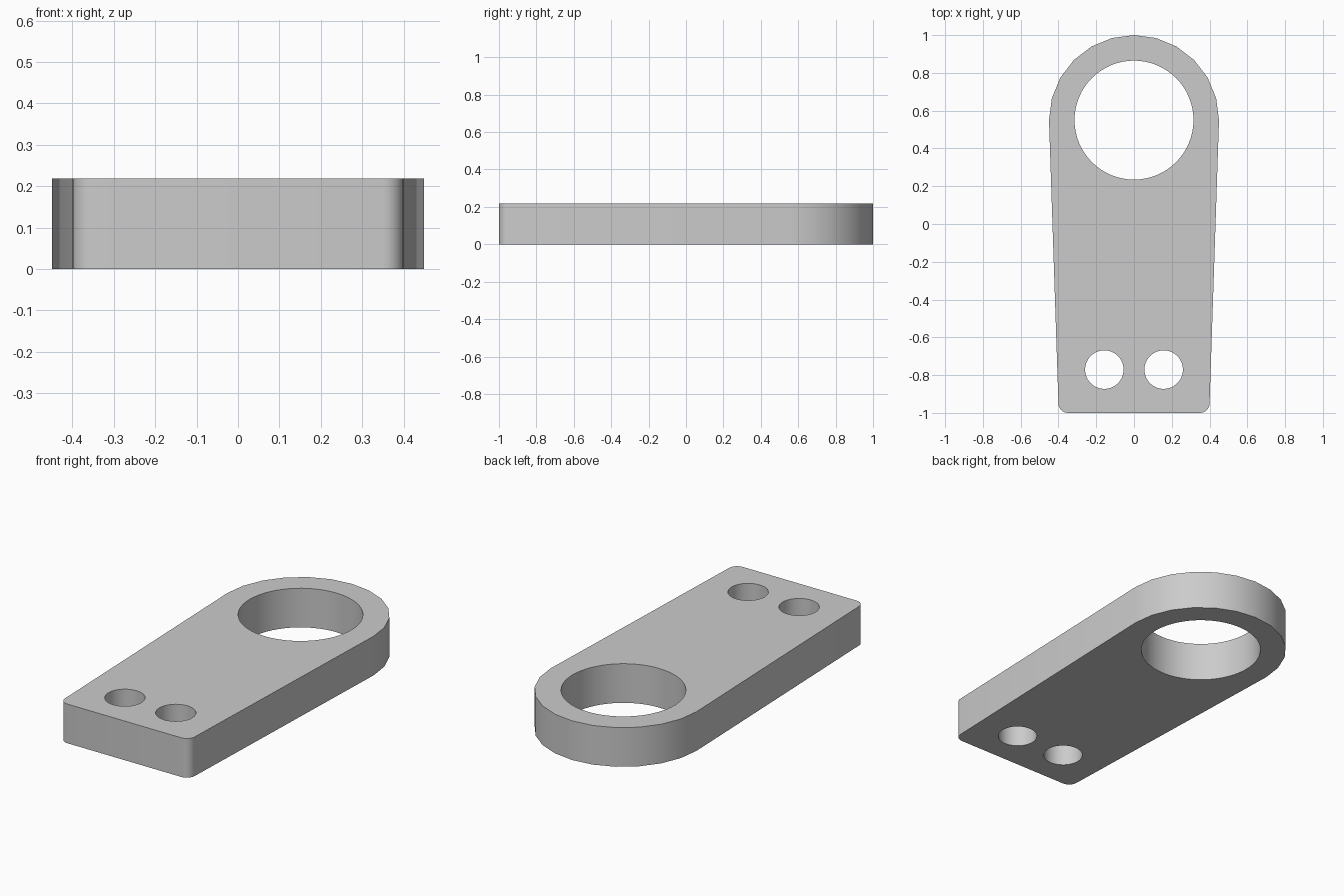
import bpy
import bmesh
from math import sin, cos, pi, radians

cube = bpy.data.objects.get("Cube")
if cube:
    bpy.data.objects.remove(cube, do_unlink=True)

HEIGHT = 0.218


def arc(cx, cy, r, start, end, steps):
    """Points along an arc, angles in degrees, both ends included."""
    angles = [radians(start + (end - start) * i / steps) for i in range(steps + 1)]
    return [(cx + r * cos(a), cy + r * sin(a)) for a in angles]


def circle(cx, cy, r, steps):
    return arc(cx, cy, r, 0, 360, steps)[:-1]


def add_loop(bm, points):
    verts = [bm.verts.new((x, y, 0)) for x, y in points]
    for a, b in zip(verts, verts[1:] + verts[:1]):
        bm.edges.new((a, b))


# Outline: round eye end, tapering sides, small rounded corners at the front
outline = (arc(0, 0.55, 0.45, 0, 180, 12)
           + arc(-0.35, -0.95, 0.05, 180, 270, 6)
           + arc(0.35, -0.95, 0.05, 270, 360, 6))

bm = bmesh.new()
add_loop(bm, outline)
# Large eye and the two bolt holes
add_loop(bm, circle(0, 0.55, 0.315, 64))
for side in (-1, 1):
    add_loop(bm, circle(side * 0.157, -0.771, 0.102, 40))

# Fill around the holes and raise to full thickness
bmesh.ops.triangle_fill(bm, edges=bm.edges[:], use_beauty=True, normal=(0, 0, 1))
raised = bmesh.ops.extrude_face_region(bm, geom=bm.faces[:], use_keep_orig=True)
top = [v for v in raised["geom"] if isinstance(v, bmesh.types.BMVert)]
bmesh.ops.translate(bm, verts=top, vec=(0, 0, HEIGHT))
bmesh.ops.recalc_face_normals(bm, faces=bm.faces[:])

mesh = bpy.data.meshes.new("link_plate")
bm.to_mesh(mesh)
bm.free()
plate = bpy.data.objects.new("link_plate", mesh)
bpy.context.collection.objects.link(plate)

# Plain grey metal
grey = bpy.data.materials.new("plain_grey")
grey.use_nodes = True
colour = (0.6, 0.6, 0.6, 1)
grey.diffuse_color = colour
grey.node_tree.nodes["Principled BSDF"].inputs["Base Color"].default_value = colour
mesh.materials.append(grey)

# Smooth walls with crisp rims
bpy.ops.object.select_all(action="DESELECT")
plate.select_set(True)
bpy.context.view_layer.objects.active = plate
bpy.ops.object.shade_smooth_by_angle(angle=radians(30))
